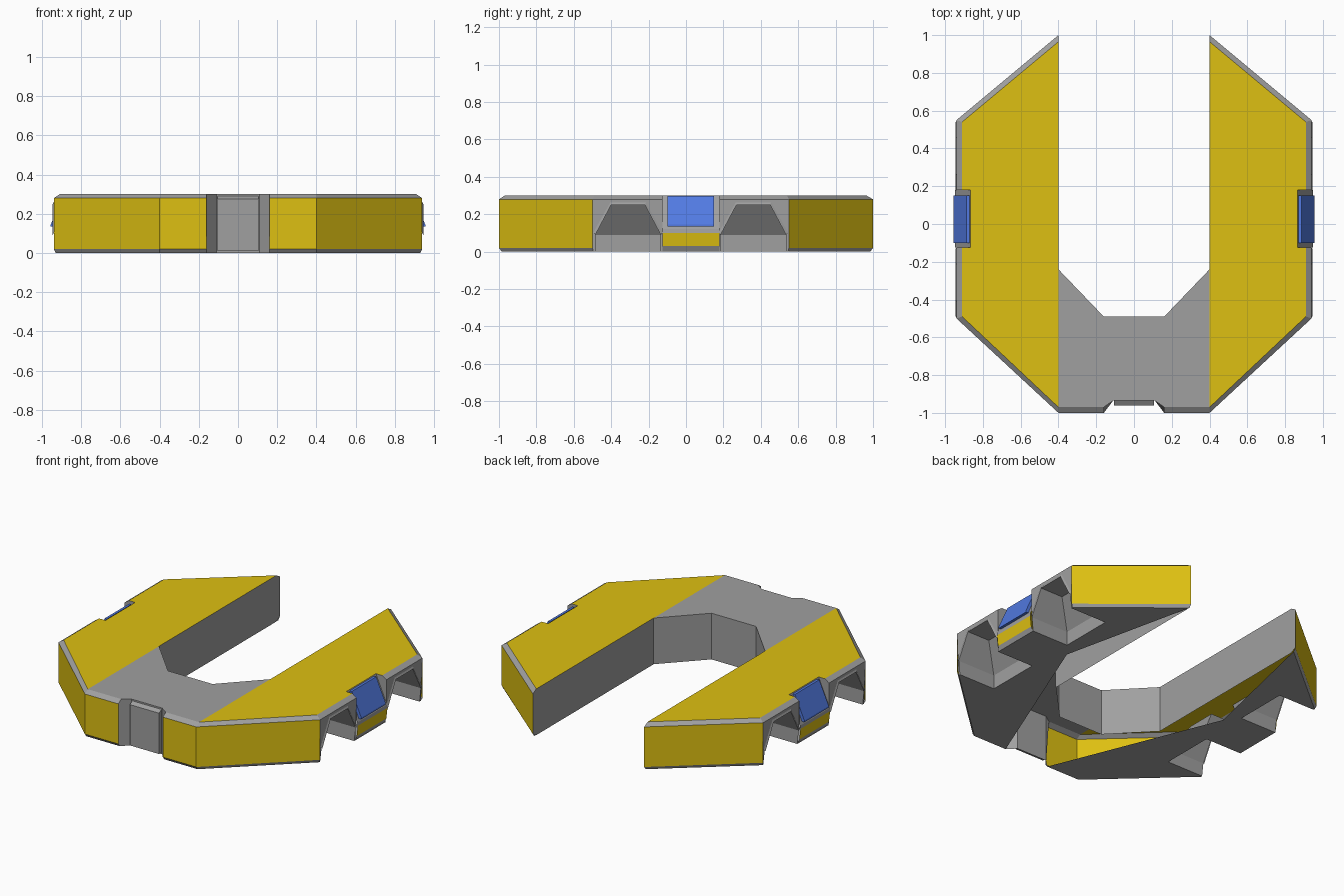
import bpy, bmesh
from mathutils import Vector

if "Cube" in bpy.data.objects:
    bpy.data.objects.remove(bpy.data.objects["Cube"], do_unlink=True)


def material(name, rgb):
    mat = bpy.data.materials.new(name)
    mat.use_nodes = True
    mat.diffuse_color = (*rgb, 1)
    mat.node_tree.nodes["Principled BSDF"].inputs["Base Color"].default_value = (*rgb, 1)
    return mat


yellow = material("yellow paint", (.73, .53, .006))
grey = material("grey metal", (.35, .35, .35))
blue = material("blue glass", (.084, .195, .76))


def core(p):
    """Nearest point in the middle of the hollow body."""
    if p.x < .39 and p.y < -.3:
        return Vector((p.x, -.72, .15))
    return Vector((.65, max(-.4, min(.4, p.y)), .15))


def make(name, faces, mat, facing=None, solid=False):
    """Build faces on the +x half and mirror them to the other side."""
    bm = bmesh.new()
    for pts in faces:
        face = bm.faces.new([bm.verts.new(p) for p in pts])
        face.normal_update()
        c = face.calc_center_median()
        out = facing - c if facing else c - core(c)
        if face.normal.dot(out) < 0:
            face.normal_flip()
    bmesh.ops.remove_doubles(bm, verts=bm.verts, dist=.0005)
    if solid:
        bmesh.ops.recalc_face_normals(bm, faces=bm.faces)
    mesh = bpy.data.meshes.new(name)
    bm.to_mesh(mesh)
    bm.free()
    mesh.materials.append(mat)
    obj = bpy.data.objects.new(name, mesh)
    bpy.context.collection.objects.link(obj)
    obj.modifiers.new("Mirror", 'MIRROR').use_axis[0] = True
    return obj


def at(path, z):
    return [(x, y, z) for x, y in path]


def strips(a, b, closed=False):
    """Quads joining two matching paths."""
    n = len(a)
    return [[a[i], a[(i + 1) % n], b[(i + 1) % n], b[i]]
            for i in range(n if closed else n - 1)]


# Main levels and outlines
TOP, UPPER, LOWER = .3, .28, .02
SIDE, IN, BACK = .94, .4, .865          # outer wall, inner wall, bay recess
BAY0, BAY1 = -.125, .18                 # window bay along the side
outer = [(.16, -1), (IN, -1), (SIDE, -.5), (SIDE, .55), (IN, 1)]
rim = [(.16, -.97), (IN, -.97), (.91, -.49), (.91, .54), (IN, .965)]
sole = [(.16, -.985), (IN, -.985), (.93, -.495), (.93, .545), (IN, .985)]
inner = [(0, -.49), (.16, -.49), (IN, -.24), (IN, .965)]
notch = (.11, -.935)

# Yellow deck of each arm, with the bay cut out of its edge
bay_cut = [(.91, BAY0), (BACK, BAY0), (BACK, BAY1), (.91, BAY1)]
make("arm_deck", [at(rim[1:3] + bay_cut + rim[3:], TOP)], yellow)

# Grey deck between the arms
make("centre_deck", [at([(0, notch[1]), notch] + rim[:2] +
                        [inner[2], inner[1], inner[0]], TOP)], grey)

# Outer yellow armour and its chamfers
hi, lo = at(outer, UPPER), at(outer, LOWER)
wall = strips(lo, hi)
make("outer_armour", wall[:2] + wall[3:], yellow)
upper = strips(hi, at(rim, TOP))
side_rims = [[(SIDE, a, UPPER), (SIDE, b, UPPER), (.91, d, TOP), (.91, c, TOP)]
             for a, b, c, d in ((-.5, BAY0, -.49, BAY0), (BAY1, .55, BAY1, .54))]
make("upper_chamfer", upper[:2] + upper[3:] + side_rims, grey)
lower = strips(lo, at(sole, 0))
make("lower_chamfer", lower[:2] + lower[3:], grey)

# Inner walls of the opening
tip = [(IN, 1, LOWER), (IN, 1, UPPER), (IN, .965, TOP), (IN, .965, 0)]
make("inner_wall", strips(at(inner, 0), at(inner, TOP)) + [tip], grey)


# Side pockets: flared openings with a sloping back
def arch(y0, y1):
    return [(y0, 0), (y0, .09), (y0 + .085, .25), (y1 - .085, .25), (y1, .09), (y1, 0)]


pockets = {"front": (-.485, -.135), "rear": (.185, .535)}
DEEP, SHALLOW = .67, .78
for label, (y0, y1) in pockets.items():
    prof = arch(y0, y1)
    mouth = [(SIDE if z else .93, y, z) for y, z in prof]
    back = [(SHALLOW if z > .2 else DEEP, y, z) for y, z in prof]
    floor, slope = [back[i] for i in (0, 1, 4, 5)], back[1:5]
    make(label + "_pocket", strips(mouth, back) + [floor, slope], grey,
         facing=Vector((.9, (y0 + y1) / 2, .1)))
    # Grey wall framing the pocket
    a, b = (-.5, BAY0) if label == "front" else (BAY1, .55)
    ring = [(a, 0), (a, UPPER), (b, UPPER), (b, 0)] + prof[::-1]
    make(label + "_pocket_frame", [[(SIDE if z else .93, y, z) for y, z in ring]], grey)
    # Raised lip along the arch
    lip = [(SIDE + .006, y, z) for y, z in prof[1:5]]
    mid = (y0 + y1) / 2
    rim_out = [(SIDE, mid + (y - mid) * 1.06, z + .012) for x, y, z in lip]
    make(label + "_pocket_lip", strips(lip, rim_out), grey)

# Window bay between the pockets
bay = [(BACK, TOP), (.945, .12), (.948, .1), (SIDE, .03), (.925, 0)]


def band(a, b):
    return [(a[0], BAY0, a[1]), (a[0], BAY1, a[1]), (b[0], BAY1, b[1]), (b[0], BAY0, b[1])]


make("bay_frame", [band(bay[i], bay[i + 1]) for i in (0, 1, 3)], grey)
make("bay_lower_panel", [band(bay[2], bay[3])], yellow)
cheek = [(BACK, TOP), (.91, TOP), (SIDE, UPPER), (SIDE, .13)]
make("bay_cheeks", [[(x, y, z) for x, z in cheek] for y in (BAY0, BAY1)], grey,
     facing=Vector((.9, .03, .2)))

# Blue sloping window slab
slab = [(.872, TOP - .003), (.888, TOP - .003), (.956, .145), (.956, .135), (.938, .135)]
ends = [[(x, y, z) for x, z in slab] for y in (-.1, .15)]
make("side_window", ends + strips(*ends, closed=True), blue, solid=True)

# Underside plate, notched by the pockets and open toward the middle
cuts = []
for y0, y1 in pockets.values():
    cuts += [(.93, y0), (DEEP, y0), (DEEP, y1), (.93, y1)]
make("underside_plate", [at(sole[:3] + cuts + sole[3:] + [(.6, .1)], 0)], grey)

# Front notch with its flared cheeks and set-in panel
nx, ny = notch
cheek = [(.16, -.985, 0), (.16, -1, LOWER), (.16, -1, UPPER), (.16, -.97, TOP),
         (nx, ny, TOP), (nx, ny, 0)]
make("front_notch", [cheek, [(0, ny, 0), (nx, ny, 0), (nx, ny, TOP), (0, ny, TOP)]], grey)
plate = [(ny, .01), (-.96, .01), (-.96, .275), (ny, .29)]
left, right = [[(x, y, z) for y, z in plate] for x in (0, .105)]
make("front_panel", [right] + strips(left, right, closed=True), grey, solid=True)
